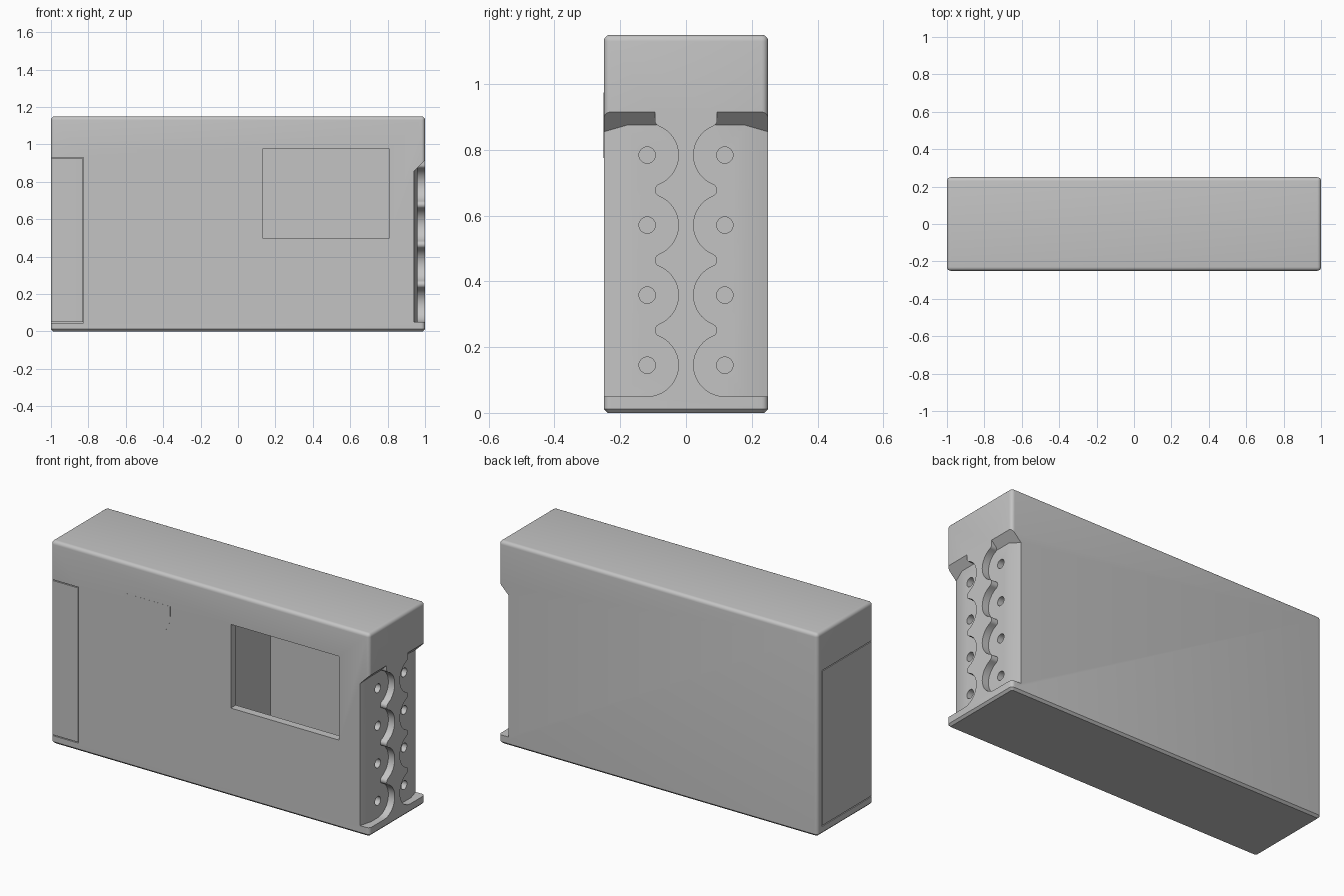
import bpy, bmesh, math
from mathutils import Vector

if "Cube" in bpy.data.objects:
    bpy.data.objects.remove(bpy.data.objects["Cube"])

grey = bpy.data.materials.new("plain grey")
grey.diffuse_color = (0.55, 0.55, 0.55, 1)
grey.use_nodes = True
grey.node_tree.nodes["Principled BSDF"].inputs["Base Color"].default_value = grey.diffuse_color


def make(name, bm):
    bmesh.ops.recalc_face_normals(bm, faces=bm.faces[:])
    me = bpy.data.meshes.new(name)
    bm.to_mesh(me)
    bm.free()
    me.materials.append(grey)
    ob = bpy.data.objects.new(name, me)
    bpy.context.collection.objects.link(ob)
    return ob


def box_bm(x0, x1, y0, y1, z0, z1):
    bm = bmesh.new()
    bmesh.ops.create_cube(bm, size=1)
    for v in bm.verts:
        v.co = Vector((x1 if v.co.x > 0 else x0,
                       y1 if v.co.y > 0 else y0,
                       z1 if v.co.z > 0 else z0))
    return bm


def box(name, *dims):
    return make(name, box_bm(*dims))


def activate(ob):
    bpy.ops.object.select_all(action='DESELECT')
    ob.select_set(True)
    bpy.context.view_layer.objects.active = ob


def boolean(ob, cutter, operation='DIFFERENCE'):
    mod = ob.modifiers.new("cut", 'BOOLEAN')
    mod.operation = operation
    mod.solver = 'EXACT'
    mod.object = cutter
    activate(ob)
    bpy.ops.object.modifier_apply(modifier=mod.name)
    bpy.data.objects.remove(cutter)


# Case body: rounded top and corners, chamfered foot
bm = box_bm(-1, 1, -0.25, 0.25, 0, 1.15)
rounded = [e for e in bm.edges if max(v.co.z for v in e.verts) > 0.5]
bmesh.ops.bevel(bm, geom=rounded, offset=0.02, segments=5, profile=0.5, affect='EDGES')
foot = [e for e in bm.edges if all(v.co.z < 0.001 for v in e.verts)]
bmesh.ops.bevel(bm, geom=foot, offset=0.012, segments=1, affect='EDGES')
body = make("case_body", bm)

# End cover: L-shaped panel around the front left corner
cover = body.copy()
cover.data = body.data.copy()
cover.name = "end_cover"
bpy.context.collection.objects.link(cover)
boolean(cover, box("cutter", -1.1, -0.83, -0.3, 0.205, 0.05, 0.925), 'INTERSECT')
boolean(body, box("cutter", -1.1, -0.825, -0.3, 0.21, 0.045, 0.93))

# Hollow compartment and its front window
boolean(body, box("cutter", 0.064, 0.88, -0.205, 0.2, 0.05, 1.05))
boolean(body, box("cutter", 0.13, 0.81, -0.3, -0.15, 0.5, 0.975))

# Scalloped pockets on the right end
CY, R, RF = 0.118, 0.095, 0.0198
LEVELS = [0.145, 0.358, 0.571, 0.784]
HALF = 0.1065


def floor_x(y):
    return 0.96 - max(0, y - 0.18) * 0.02 / 0.07


def scallop():
    a = math.atan2(HALF, CY - 0.095 + RF)
    pts = []
    for i, z in enumerate(LEVELS):
        start = -math.pi / 2 if i == 0 else -a
        for k in range(17):
            t = start + (a - start) * k / 16
            pts.append((CY - R * math.cos(t), z + R * math.sin(t)))
        end = a if i < 3 else 0
        for k in range(1, 9):
            t = -a + (end + a) * k / 8
            if k < 8 or i == 3:
                pts.append((0.095 - RF + RF * math.cos(t), z + HALF + RF * math.sin(t)))
    return pts


def pocket(side):
    bm = bmesh.new()
    zb = LEVELS[0] - R
    inner = scallop() + [(0.095, 1.0), (0.18, 1.0), (0.18, zb)]
    outer = [(0.18, zb), (0.18, 1.0), (0.30, 1.0), (0.30, zb)]
    for pts in (inner, outer):
        low = [bm.verts.new((floor_x(y), y * side, z)) for y, z in pts]
        high = [bm.verts.new((1.05, y * side, z)) for y, z in pts]
        bm.faces.new(low)
        bm.faces.new(high)
        for i in range(len(pts)):
            j = (i + 1) % len(pts)
            # leave the shared wall open
            if abs(pts[i][0] - 0.18) + abs(pts[j][0] - 0.18) > 1e-6:
                bm.faces.new((low[i], low[j], high[j], high[i]))
    bmesh.ops.remove_doubles(bm, verts=bm.verts[:], dist=1e-5)
    bmesh.ops.recalc_face_normals(bm, faces=bm.faces[:])
    # sloping roof
    bmesh.ops.bisect_plane(bm, geom=bm.verts[:] + bm.edges[:] + bm.faces[:],
                           plane_co=(1, 0, 0.915), plane_no=(-1, 0, 1), clear_outer=True)
    bmesh.ops.holes_fill(bm, edges=[e for e in bm.edges if e.is_boundary], sides=0)
    return make("cutter", bm)


for side in (-1, 1):
    boolean(body, pocket(side))
    # Round screw holes
    for z in LEVELS:
        bm = bmesh.new()
        bmesh.ops.create_cone(bm, cap_ends=True, segments=24, radius1=0.025,
                              radius2=0.025, depth=0.12)
        for v in bm.verts:
            v.co = Vector((0.97 + v.co.z, side * CY + v.co.x, z + v.co.y))
        boolean(body, make("cutter", bm))


# U-shaped thumb marks
def thumb_mark(name, x, y0, y1):
    r, zc = 0.145, 0.92
    pts = [(x - r, 0.975)]
    for k in range(25):
        t = math.pi + math.pi * k / 24
        pts.append((x + r * math.cos(t), zc + r * math.sin(t)))
    pts.append((x + r, 0.975))
    bm = bmesh.new()
    f = bm.faces.new([bm.verts.new((px, y0, pz)) for px, pz in pts])
    ext = bmesh.ops.extrude_face_region(bm, geom=[f])
    for v in ext["geom"]:
        if isinstance(v, bmesh.types.BMVert):
            v.co.y = y1
    return make(name, bm)


marks = [thumb_mark("front_thumb_mark", -0.395, -0.2505, -0.247),
         thumb_mark("inner_thumb_mark", 0.475, 0.198, 0.203)]

for ob in [body, cover] + marks:
    activate(ob)
    bpy.ops.object.shade_smooth_by_angle(angle=math.radians(30))
